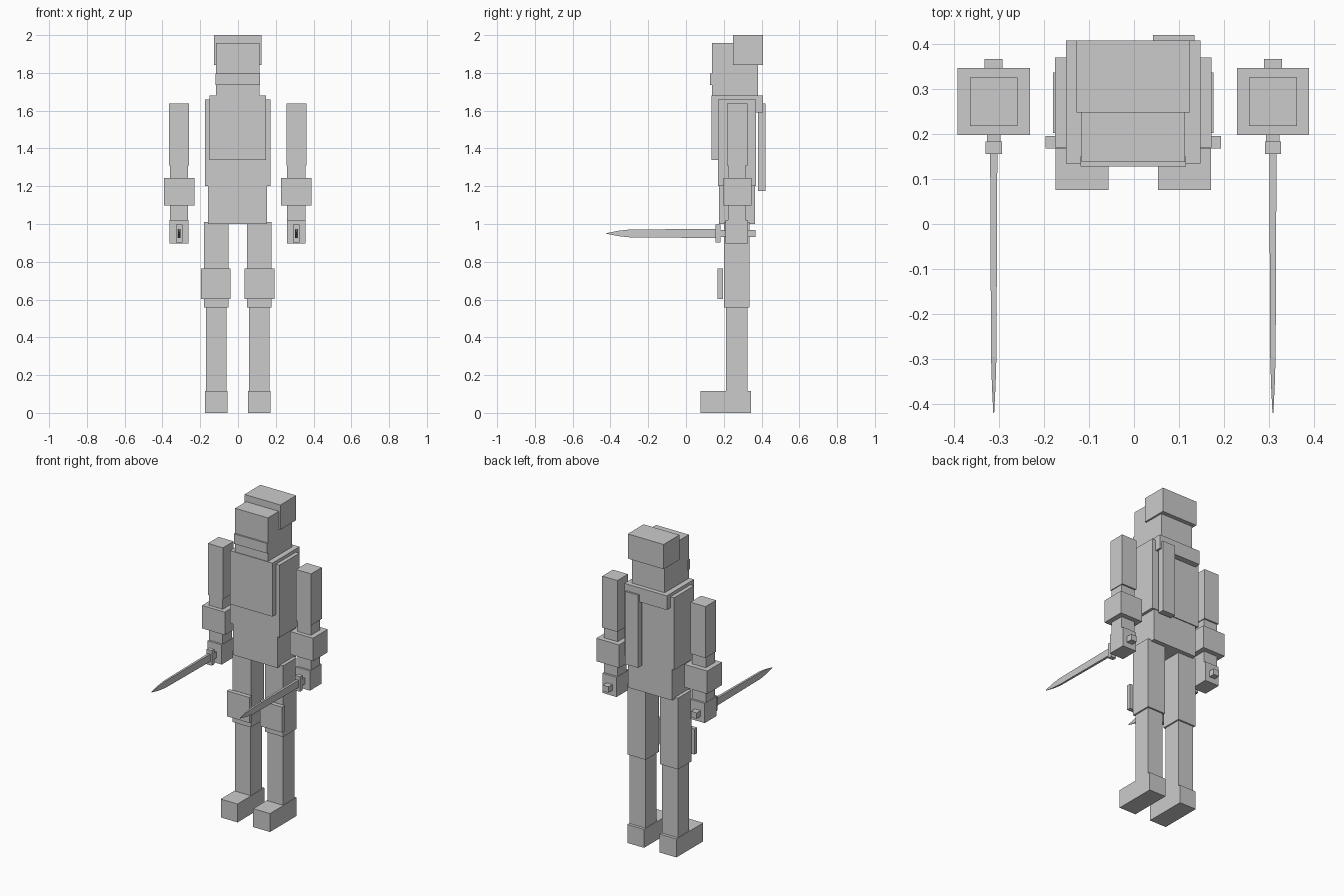
import bpy
import bmesh

cube = bpy.data.objects.get("Cube")
if cube:
    bpy.data.objects.remove(cube, do_unlink=True)

grey = bpy.data.materials.new("plain grey")
grey.use_nodes = True
colour = (0.6, 0.6, 0.6, 1)
grey.diffuse_color = colour
grey.node_tree.nodes["Principled BSDF"].inputs["Base Color"].default_value = colour

MID = -0.0015  # centre line of the figure


def loft(name, rings):
    """Join rectangular rings, each (y, x_centre, z_centre, half_width, half_height)."""
    bm = bmesh.new()
    loops = []
    for y, cx, cz, w, h in rings:
        corners = ((-w, -h), (w, -h), (w, h), (-w, h))
        loops.append([bm.verts.new((cx + dx, y, cz + dz)) for dx, dz in corners])
    for a, b in zip(loops, loops[1:]):
        for i in range(4):
            j = (i + 1) % 4
            bm.faces.new((a[i], a[j], b[j], b[i]))
    bm.faces.new(loops[0])
    bm.faces.new(loops[-1])
    bmesh.ops.recalc_face_normals(bm, faces=bm.faces)
    mesh = bpy.data.meshes.new(name)
    bm.to_mesh(mesh)
    bm.free()
    mesh.materials.append(grey)
    obj = bpy.data.objects.new(name, mesh)
    bpy.context.collection.objects.link(obj)
    return obj


def box(name, cx, half_width, y, z):
    """Box centred on cx, with y and z given as (low, high)."""
    cz, h = (z[0] + z[1]) / 2, (z[1] - z[0]) / 2
    return loft(name, [(v, MID + cx, cz, half_width, h) for v in y])


# Head, face band and cap
box("head", 0, 0.115, (0.138, 0.38), (1.66, 1.957))
box("face_band", 0, 0.117, (0.128, 0.15), (1.735, 1.798))
box("cap", 0, 0.126, (0.248, 0.407), (1.843, 2.0))

# Torso, vest, collar and plates
box("waist", 0, 0.156, (0.175, 0.364), (1.0, 1.25))
box("vest", 0, 0.174, (0.17, 0.37), (1.2, 1.66))
box("collar", 0, 0.149, (0.134, 0.408), (1.59, 1.68))
box("chest_plate", 0, 0.149, (0.134, 0.175), (1.34, 1.6))
box("back_sheath", 0.09, 0.046, (0.38, 0.42), (1.175, 1.637))

for side, s in (("right", -1), ("left", 1)):
    # Arm
    arm = s * 0.31
    box(side + "_upper_arm", arm, 0.053, (0.218, 0.325), (1.31, 1.637))
    box(side + "_forearm", arm, 0.048, (0.223, 0.315), (1.02, 1.31))
    box(side + "_arm_guard", arm, 0.08, (0.198, 0.346), (1.097, 1.243))
    box(side + "_hand", arm, 0.05, (0.21, 0.328), (0.897, 1.022))

    # Sword
    box(side + "_sword_grip", arm, 0.015, (0.17, 0.33), (0.931, 0.969))
    box(side + "_sword_pommel", arm, 0.02, (0.325, 0.367), (0.931, 0.969))
    box(side + "_sword_guard", arm, 0.018, (0.156, 0.183), (0.902, 0.997))
    cx = MID + arm
    loft(side + "_sword_blade", [
        (0.16, cx, 0.95, 0.008, 0.024),
        (-0.295, cx, 0.95, 0.006, 0.021),
        (-0.36, cx, 0.95, 0.004, 0.014),
        (-0.42, cx, 0.95, 0.001, 0.002),
    ])

    # Leg
    leg = s * 0.114
    box(side + "_thigh", leg, 0.064, (0.202, 0.336), (0.557, 1.01))
    box(side + "_shin", leg, 0.055, (0.212, 0.326), (0.1, 0.557))
    box(side + "_foot", leg, 0.059, (0.076, 0.345), (0.0, 0.117))
    box(side + "_knee_pad", leg + s * 0.002, 0.079, (0.168, 0.195), (0.602, 0.764))
